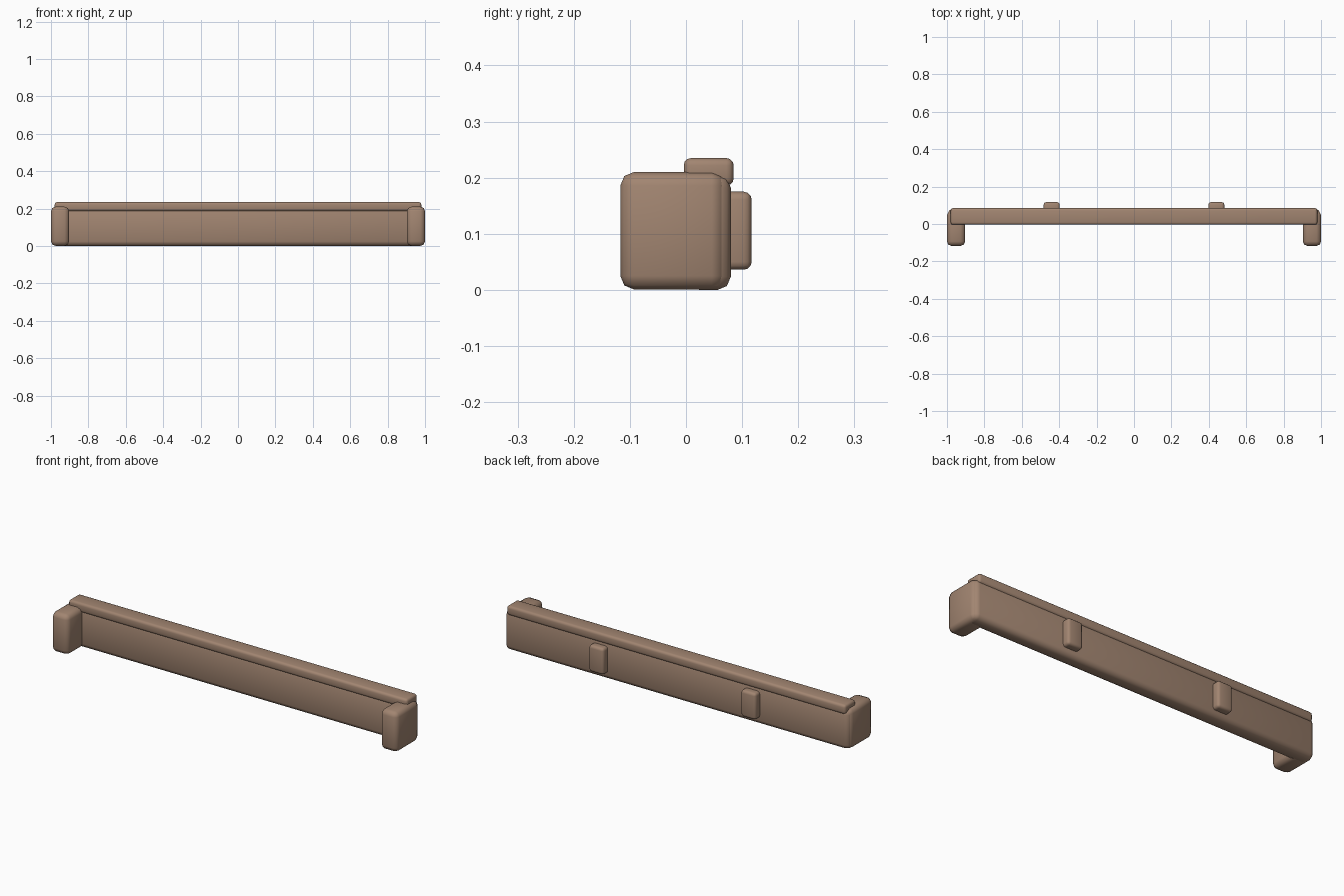
import bpy

if "Cube" in bpy.data.objects:
    bpy.data.objects.remove(bpy.data.objects["Cube"])

wood = bpy.data.materials.new("tan_brown")
wood.diffuse_color = (0.36, 0.235, 0.165, 1)
wood.use_nodes = True
wood.node_tree.nodes["Principled BSDF"].inputs["Base Color"].default_value = wood.diffuse_color


def block(name, lo, hi, bevel, segments=2):
    """Rounded box between two corners."""
    bpy.ops.mesh.primitive_cube_add(size=1)
    ob = bpy.context.object
    ob.name = name
    ob.location = [(a + b) / 2 for a, b in zip(lo, hi)]
    ob.scale = [b - a for a, b in zip(lo, hi)]
    bpy.ops.object.transform_apply(location=True, rotation=False, scale=True)
    mod = ob.modifiers.new("rounded", 'BEVEL')
    mod.width = bevel
    mod.segments = segments
    bpy.ops.object.modifier_apply(modifier=mod.name)
    bpy.ops.object.shade_smooth_by_angle(angle=0.9)
    ob.data.materials.append(wood)
    return ob


# long board and the rail capping it
block("back_board", (-0.995, 0.0, 0.0), (0.995, 0.08, 0.206), 0.024)
block("top_rail", (-0.98, -0.004, 0.186), (0.98, 0.085, 0.235), 0.013, 3)

for side, s in (("left", -1), ("right", 1)):
    # forward-facing end block
    xs = sorted((s * 0.903, s * 1.0))
    block(side + "_end_block", (xs[0], -0.117, 0.001), (xs[1], 0.07, 0.21), 0.024)
    # small cleat on the rear
    xs = sorted((s * 0.397, s * 0.483))
    block(side + "_rear_cleat", (xs[0], 0.06, 0.036), (xs[1], 0.117, 0.175), 0.014, 3)
